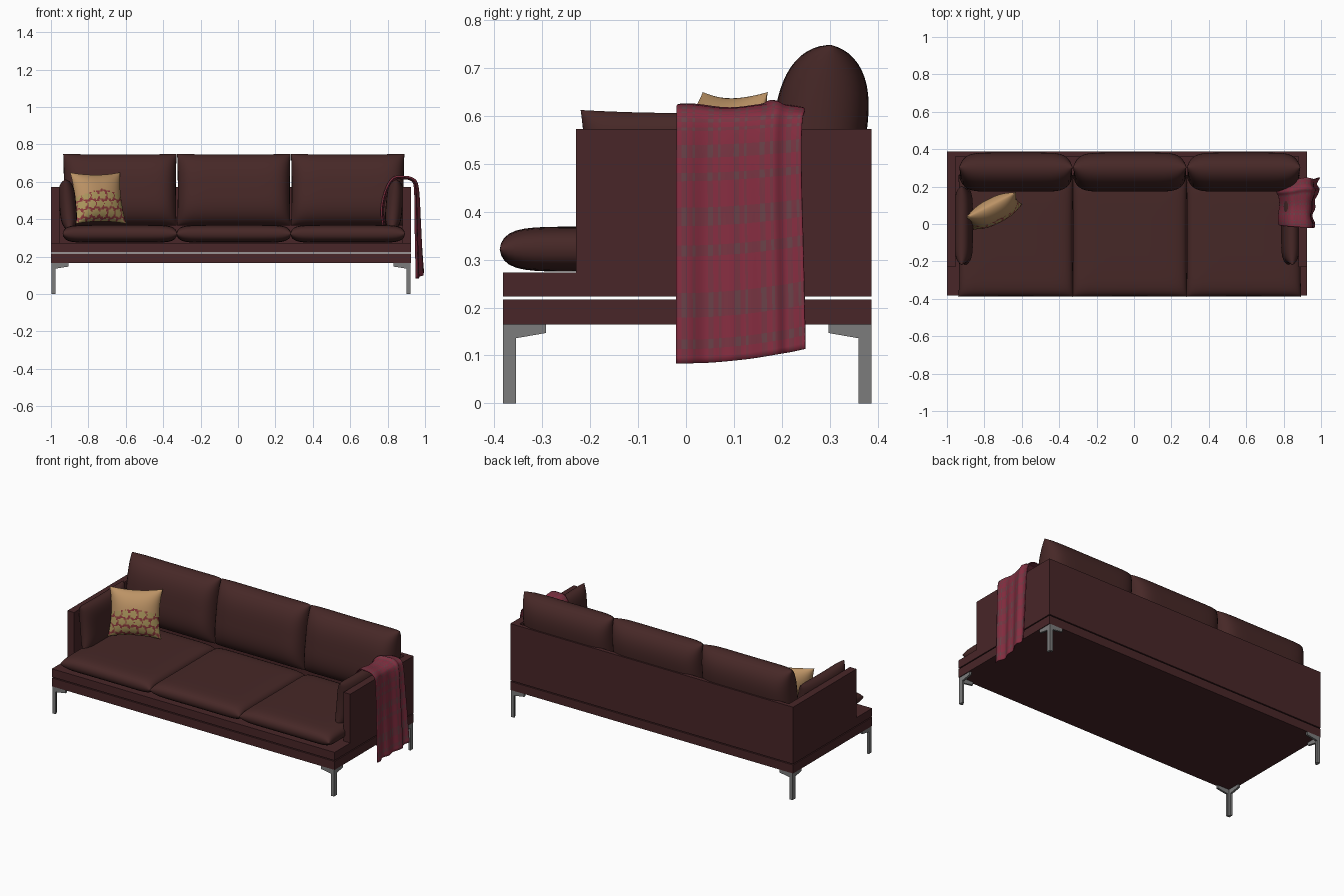
import bpy, bmesh, math
from mathutils import Vector

if "Cube" in bpy.data.objects:
    bpy.data.objects.remove(bpy.data.objects["Cube"])

CX = -0.0375  # middle of the sofa body (the throw sticks out to the right)


def material(name, rgb):
    m = bpy.data.materials.new(name)
    m.diffuse_color = (*rgb, 1)
    m.use_nodes = True
    m.node_tree.nodes["Principled BSDF"].inputs["Base Color"].default_value = m.diffuse_color
    return m


FRAME = material("dark maroon frame", (0.065, 0.019, 0.021))
CUSHION = material("dark brown maroon cushion", (0.062, 0.021, 0.020))
METAL = material("grey metal", (0.20, 0.20, 0.20))
TAN = material("tan", (0.50, 0.29, 0.13))
YELLOW = material("straw yellow", (0.42, 0.31, 0.11))
RED = material("brick red", (0.26, 0.04, 0.045))
WINE = material("throw wine red", (0.24, 0.026, 0.052))
MAUVE = material("throw grey mauve", (0.14, 0.053, 0.065))
DULL = material("throw dull red", (0.185, 0.034, 0.054))


def finish(name, bm, mats, smooth=False):
    bmesh.ops.recalc_face_normals(bm, faces=bm.faces)
    me = bpy.data.meshes.new(name)
    bm.to_mesh(me)
    bm.free()
    for m in mats:
        me.materials.append(m)
    if smooth:
        me.shade_smooth()
        me.set_sharp_from_angle(angle=math.radians(50))
    ob = bpy.data.objects.new(name, me)
    bpy.context.collection.objects.link(ob)
    return ob


def box(name, lo, hi, mat=FRAME):
    bm = bmesh.new()
    bmesh.ops.create_cube(bm, size=1)
    for v in bm.verts:
        v.co = [lo[i] + (v.co[i] + 0.5) * (hi[i] - lo[i]) for i in range(3)]
    return finish(name, bm, [mat])


def cushion(name, half, loc, tilt=0.0, turn=0.0, power=(6, 3, 0.5), pinch=0.02,
            n=28, mats=(CUSHION,), rule=None):
    """Stuffed cushion: two bulged grids welded along the seam."""
    w, h, t = half
    a, b, p = power
    bm = bmesh.new()
    for side in (1, -1):
        grid = []
        for i in range(n + 1):
            u = math.sin(math.pi / 2 * (2 * i / n - 1))
            row = []
            for j in range(n + 1):
                v = math.sin(math.pi / 2 * (2 * j / n - 1))
                bulge = max(0, (1 - abs(u) ** a) * (1 - abs(v) ** b)) ** p
                row.append(bm.verts.new((w * u * (1 - pinch * (1 - v * v)),
                                         h * v * (1 - pinch * (1 - u * u)),
                                         side * t * bulge)))
            grid.append(row)
        for i in range(n):
            for j in range(n):
                f = bm.faces.new((grid[i][j], grid[i + 1][j],
                                  grid[i + 1][j + 1], grid[i][j + 1]))
                if rule:
                    f.material_index = rule(f.calc_center_median())
    bmesh.ops.remove_doubles(bm, verts=bm.verts, dist=1e-5)
    ob = finish(name, bm, mats, True)
    ob.location = loc
    ob.rotation_euler = (math.radians(tilt), 0, math.radians(turn))
    return ob


# Frame: base slab, narrow shadow gap, platform, arms and back
X0, X1, Y0, Y1 = -1.0, 0.925, -0.382, 0.387
box("base_slab", (X0, Y0, 0.165), (X1, Y1, 0.217))
box("front_platform", (X0, Y0, 0.223), (X1, -0.23, 0.273))
box("inner_platform", (X0 + 0.045, -0.23, 0.223), (X1 - 0.045, Y1 - 0.025, 0.273))
box("left_arm", (X0, -0.23, 0.223), (X0 + 0.045, Y1, 0.573))
box("right_arm", (X1 - 0.045, -0.23, 0.223), (X1, Y1, 0.573))
box("back_panel", (X0 + 0.045, Y1 - 0.025, 0.223), (X1 - 0.045, Y1, 0.573))

# Legs: angle section with a tapered bracket along x and along y
for nx, sx, cx in (("left", 1, X0 + 0.004), ("right", -1, X1 - 0.004)):
    for ny, sy, cy in (("front", 1, Y0), ("back", -1, Y1)):
        bm = bmesh.new()
        for along_y, leg in ((True, 0.027), (False, 0.021)):
            prof = [(0, 0), (leg, 0), (leg, 0.136), (0.09, 0.147), (0.09, 0.165), (0, 0.165)]
            pts = []
            for d, z in prof:
                pts.append(bm.verts.new((cx, cy + sy * d, z) if along_y
                                        else (cx + sx * d, cy, z)))
            face = bm.faces.new(pts)
            new = bmesh.ops.extrude_face_region(bm, geom=[face])["geom"]
            shift = Vector((sx * 0.012, 0, 0) if along_y else (0, sy * 0.012, 0))
            bmesh.ops.translate(bm, vec=shift,
                                verts=[g for g in new if isinstance(g, bmesh.types.BMVert)])
        finish(f"{ny}_{nx}_leg", bm, [METAL])

# Seat and back cushions
for i, side in enumerate(("left", "middle", "right")):
    x = CX + 0.015 + (i - 1) * 0.609
    cushion(f"{side}_seat_cushion", (0.306, 0.325, 0.047), (x, -0.064, 0.322),
            power=(10, 10, 0.45), pinch=0.008)
    cushion(f"{side}_back_cushion", (0.303, 0.193, 0.098), (x, 0.277, 0.557),
            tilt=82, power=(8, 3, 0.52), pinch=0.012)

# Arm cushions
for side, s in (("left", -1), ("right", 1)):
    cushion(f"{side}_arm_cushion", (0.212, 0.138, 0.045), (CX + s * 0.873, -0.008, 0.475),
            tilt=85, turn=-90 * s, power=(6, 4, 0.5), pinch=0.045)


# Scatter pillow: tan with straw blotches on red over the lower front
def flower_rule(c):
    if c.z < 0.002 or c.y > 0.035 - 0.25 * abs(c.x):
        return 0
    step = 0.046
    row = round(c.y / step)
    shift = step / 2 if row % 2 else 0
    dx = c.x - shift - step * round((c.x - shift) / step)
    dy = c.y - step * row
    ang = math.atan2(dy, dx)
    return 1 if math.hypot(dx, dy) < 0.021 + 0.003 * math.cos(5 * ang) else 2


cushion("scatter_pillow", (0.150, 0.142, 0.062), (-0.748, 0.07, 0.513), tilt=75, turn=27,
        power=(2.5, 2.5, 0.6), pinch=0.10, n=64, mats=(TAN, YELLOW, RED), rule=flower_rule)

# Plaid throw: sheet following a path over the right arm, with folds
PATH = [Vector(p) for p in ((0.79, 0.37), (0.782, 0.45), (0.80, 0.54), (0.835, 0.605),
                            (0.88, 0.612), (0.925, 0.602), (0.94, 0.55), (0.945, 0.35),
                            (0.952, 0.083))]


def path_at(s):
    """Smooth curve through PATH for s in 0..1."""
    q = min(max(s, 0), 1) * (len(PATH) - 1)
    k = min(int(q), len(PATH) - 2)
    f = q - k
    p0, p1 = PATH[max(k - 1, 0)], PATH[k]
    p2, p3 = PATH[k + 1], PATH[min(k + 2, len(PATH) - 1)]
    return 0.5 * (2 * p1 + (p2 - p0) * f + (2 * p0 - 5 * p1 + 4 * p2 - p3) * f ** 2
                  + (3 * p1 - p0 - 3 * p2 + p3) * f ** 3)


bm = bmesh.new()
NS, NT = 96, 48
grid = []
for i in range(NS + 1):
    s = i / NS
    p = path_at(s)
    d = (path_at(s + 0.01) - path_at(s - 0.01)).normalized()
    hang = max(0, (s - 0.6) / 0.4)
    row = []
    for j in range(NT + 1):
        t = j / NT
        ridge = math.exp(-((t - 0.78) / 0.05) ** 2)
        off = (0.007 + 0.004 * math.sin(9 * t + 2 * s) + 0.008 * ridge
               + hang * (0.033 * t * t + 0.006 * math.sin(20 * t)))
        y = -0.02 + 0.265 * t + (1 - min(1, s / 0.6)) * (0.02 - 0.06 * t)
        y += 0.004 * math.sin(14 * s) * t
        row.append(bm.verts.new((p.x - d.y * off, y,
                                 p.y + d.x * off + 0.03 * hang * t * t)))
    grid.append(row)
for i in range(NS):
    for j in range(NT):
        f = bm.faces.new((grid[i][j], grid[i + 1][j], grid[i + 1][j + 1], grid[i][j + 1]))
        stripes = (j % 10 in (2, 3, 6)) + (i % 8 in (1, 2, 5))
        f.material_index = (0, 2, 1)[stripes]
throw = finish("plaid_throw", bm, [WINE, MAUVE, DULL], True)
sol = throw.modifiers.new("cloth thickness", "SOLIDIFY")
sol.thickness = 0.004
sol.offset = 0
